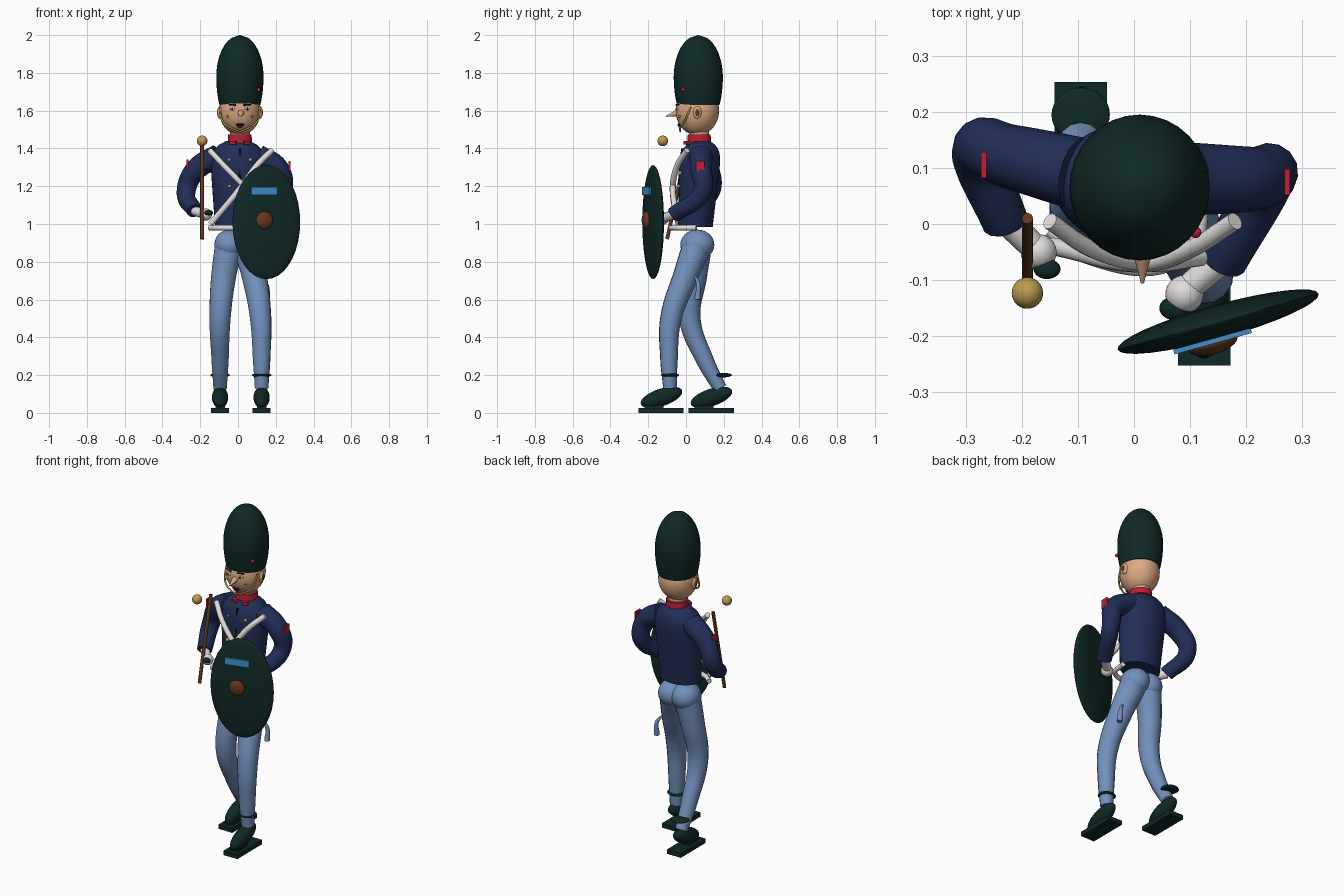
import bpy, bmesh, math

if "Cube" in bpy.data.objects:
    bpy.data.objects.remove(bpy.data.objects["Cube"], do_unlink=True)


def material(name, *rgb):
    mat = bpy.data.materials.new(name)
    mat.use_nodes = True
    mat.diffuse_color = (*rgb, 1)
    shader = mat.node_tree.nodes["Principled BSDF"]
    shader.inputs["Base Color"].default_value = (*rgb, 1)
    return mat


GREEN = material("dark green", .005, .022, .02)
NAVY = material("navy cloth", .015, .027, .095)
BLUE = material("pale blue cloth", .17, .28, .5)
SKIN = material("skin", .72, .4, .23)
RED = material("red", .52, .013, .035)
WHITE = material("white", .75, .73, .72)
BROWN = material("brown wood", .13, .04, .014)
GOLD = material("gold", .5, .33, .08)
SKY = material("bright blue", .05, .28, .6)
BLACK = material("black", .006, .006, .008)
parts = []


def finish(name, bm, mat, location=(0, 0, 0), turn=0, tilt=0):
    bmesh.ops.recalc_face_normals(bm, faces=bm.faces)
    mesh = bpy.data.meshes.new(name)
    bm.to_mesh(mesh)
    bm.free()
    mesh.materials.append(mat)
    part = bpy.data.objects.new(name, mesh)
    part.location = location
    part.rotation_euler = (tilt, 0, turn)
    bpy.context.collection.objects.link(part)
    parts.append(part)


def lathe(name, mat, centre, bottom, top, radii, shape, lean=0, rows=24, segments=32):
    """Elliptical body whose girth follows shape(t) from bottom to top."""
    bm = bmesh.new()
    loops = []
    for row in range(rows + 1):
        t = row / rows
        girth = shape(t)
        loop = []
        for step in range(segments):
            angle = math.tau * step / segments
            loop.append(bm.verts.new((
                centre[0] + radii[0] * girth * math.cos(angle),
                centre[1] + lean * t + radii[1] * girth * math.sin(angle),
                bottom + (top - bottom) * t)))
        loops.append(loop)
    for low, high in zip(loops, loops[1:]):
        for step in range(segments):
            after = (step + 1) % segments
            bm.faces.new((low[step], low[after], high[after], high[step]))
    bm.faces.new(loops[0])
    bm.faces.new(loops[-1])
    finish(name, bm, mat)


def tube(name, mat, start_radius, end_radius, *points):
    """Round tube through the points, tapering evenly from start to end."""
    curve = bpy.data.curves.new(name, "CURVE")
    curve.dimensions = "3D"
    curve.bevel_depth = 1
    curve.bevel_resolution = 5
    curve.use_fill_caps = True
    spline = curve.splines.new("BEZIER")
    last = len(points) - 1
    spline.bezier_points.add(last)
    for index, (knot, point) in enumerate(zip(spline.bezier_points, points)):
        knot.co = point
        knot.radius = start_radius + (end_radius - start_radius) * index / last
        knot.handle_left_type = knot.handle_right_type = "AUTO"
    curve.materials.append(mat)
    part = bpy.data.objects.new(name, curve)
    bpy.context.collection.objects.link(part)
    bpy.ops.object.select_all(action="DESELECT")
    part.select_set(True)
    bpy.context.view_layer.objects.active = part
    bpy.ops.object.convert(target="MESH")
    parts.append(bpy.context.view_layer.objects.active)


def ball(name, mat, location, size, turn=0, tilt=0):
    bm = bmesh.new()
    bmesh.ops.create_uvsphere(bm, u_segments=32, v_segments=18, radius=1)
    bmesh.ops.scale(bm, vec=size, verts=bm.verts)
    finish(name, bm, mat, location, turn, tilt)


def bead(name, mat, location, radius):
    ball(name, mat, location, (radius, radius, radius))


def box(name, mat, location, size, turn=0):
    bm = bmesh.new()
    bmesh.ops.create_cube(bm, size=1)
    bmesh.ops.scale(bm, vec=size, verts=bm.verts)
    finish(name, bm, mat, location, turn)


def hat_shape(t):
    reach = .6 if t > .4 else .8
    return max(math.sqrt(max(1 - ((t - .4) / reach) ** 2, 0)), .02)


def jacket_shape(t):
    return (.87 + .23 * t) * (1 - .6 * t ** 12)


# Tall fur hat with a small red badge
lathe("fur_hat", GREEN, (.01, .065), 1.63, 2, (.125, .13), hat_shape)
bead("hat_badge", RED, (.11, -.015, 1.71), .01)

# Head, neck, collar and the middle of the face
ball("head", SKIN, (.01, .06, 1.6), (.11, .115, .13))
tube("neck", SKIN, .05, .055, (.01, .07, 1.43), (.01, .07, 1.52))
tube("collar", RED, .064, .062, (.01, .07, 1.437), (.01, .07, 1.474))
tube("nose", SKIN, .02, .003, (.015, -.04, 1.59), (.015, -.105, 1.57))
ball("mouth", BLACK, (.01, -.033, 1.525), (.022, .012, .009))
ball("lower_lip", RED, (.01, -.03, 1.513), (.014, .01, .004))

# Paired features of the face and collar
for sign, side in ((-1, "right"), (1, "left")):
    def across(distance, y, z):
        return (.01 + sign * distance, y, z)

    ball(side + "_eye", WHITE, across(.04, -.047, 1.61), (.016, .006, .008), sign * .35)
    bead(side + "_pupil", BLACK, across(.04, -.05, 1.61), .006)
    tube(side + "_eyebrow", BLACK, .005, .003,
         across(.02, -.05, 1.63), across(.06, -.037, 1.632))
    ball(side + "_ear", SKIN, across(.107, .06, 1.59), (.013, .022, .033))
    ball(side + "_ear_hollow", BROWN, across(.116, .06, 1.59), (.006, .012, .02))
    tube(side + "_chin_strap", GOLD, .005, .005, across(.106, .025, 1.62),
         across(.09, -.01, 1.54), across(.05, -.03, 1.51), across(0, -.03, 1.49))
    bead(side + "_strap_stud", GOLD, across(.065, -.035, 1.57), .006)
    box(side + "_collar_tab", RED, across(.035, .005, 1.43), (.034, .02, .02), sign * .5)

# Jacket with a centre seam and two columns of buttons
lathe("jacket", NAVY, (0, .05), .985, 1.44, (.14, .105), jacket_shape, lean=.03)
tube("jacket_seam", BLACK, .006, .005, (.01, -.02, 1.4), (.01, -.04, 1.2))
for column in (-.045, .065):
    for row in range(3):
        bead("jacket_button", GOLD, (column, -.04 + .01 * row, 1.2 + .07 * row), .01)

# Sleeves, wrists, gloves and arm patches
tube("right_sleeve", NAVY, .065, .042, (-.1, .09, 1.36), (-.22, .12, 1.29),
     (-.275, .13, 1.17), (-.23, .005, 1.07))
tube("left_sleeve", NAVY, .065, .042, (.1, .08, 1.36), (.215, .08, 1.29),
     (.238, .085, 1.17), (.16, -.065, 1.05))
tube("right_wrist", WHITE, .026, .024, (-.23, .01, 1.07), (-.17, -.05, 1.05))
tube("left_wrist", WHITE, .026, .024, (.16, -.06, 1.05), (.09, -.12, 1.03))
bead("right_glove", WHITE, (-.17, -.05, 1.05), .032)
bead("left_glove", WHITE, (.09, -.125, 1.03), .034)
ball("right_grip", GREEN, (-.155, -.08, 1.06), (.024, .018, .014))
ball("left_grip", GREEN, (.075, -.15, 1.03), (.03, .022, .02))
for side, spot in (("right", (-.268, .105, 1.315)), ("left", (.273, .075, 1.305))):
    box(side + "_arm_patch", RED, spot, (.01, .046, .055))

# Crossed straps and waist belt
tube("right_strap", WHITE, .015, .015,
     (-.15, .005, 1.39), (-.075, -.045, 1.31), (.03, -.07, 1.2), (.12, -.06, 1.09))
tube("left_strap", WHITE, .016, .016,
     (.18, .005, 1.39), (.1, -.045, 1.31), (.02, -.07, 1.2), (-.145, -.04, 1))
tube("waist_belt", WHITE, .014, .014,
     (-.15, -.01, .98), (-.09, -.055, .98), (.09, -.055, .98), (.125, .055, .98))

# Trousers, anklets and shoes: left leg forward, right leg trailing
strides = (
    ("left", 1, .125, -.085, -.085, ((.085, 0, .73), (.12, -.08, .5), (.125, -.09, .28))),
    ("right", -1, -.095, .18, .195, ((-.075, .045, .73), (-.095, .02, .5), (-.095, .1, .28))))
for side, sign, x, y, ring_y, bends in strides:
    hip = (sign * .045, .06, .89)
    ball(side + "_hip", BLUE, hip, (.08, .09, .08))
    tube(side + "_leg", BLUE, .078, .036, hip, *bends, (x, y, .13))
    ball(side + "_anklet", GREEN, (x, ring_y, .2), (.052, .048, .012))
    ball(side + "_shoe", GREEN, (x, y - .045, .082), (.043, .115, .046), tilt=.32)
    box(side + "_sole", GREEN, (x, y - .047, .013), (.094, .24, .026))
    box(side + "_sole_pad", GREEN, (x, y - .085, .03), (.05, .1, .02))
tube("hip_tassel", BLUE, .006, .016, (.125, .05, .72), (.15, .065, .68), (.155, .06, .6))

# Wooden baton and a loose gold knob
tube("baton", BROWN, .01, .01, (-.19, .01, 1.42), (-.19, -.1, .92))
bead("baton_knob", GOLD, (-.19, -.123, 1.44), .028)

# Oval shield turned slightly outward
TURN = math.radians(15.5)
ball("shield", GREEN, (.15, -.174, 1.01), (.186, .03, .302), TURN)
ball("shield_boss", BROWN, (.14, -.212, 1.02), (.046, .02, .046), TURN)
box("shield_plate", SKY, (.14, -.209, 1.175), (.143, .009, .042), TURN)

# Smooth shading with crisp edges kept
bpy.ops.object.select_all(action="DESELECT")
for part in parts:
    part.select_set(True)
bpy.context.view_layer.objects.active = parts[0]
bpy.ops.object.shade_smooth_by_angle(angle=math.radians(40))
